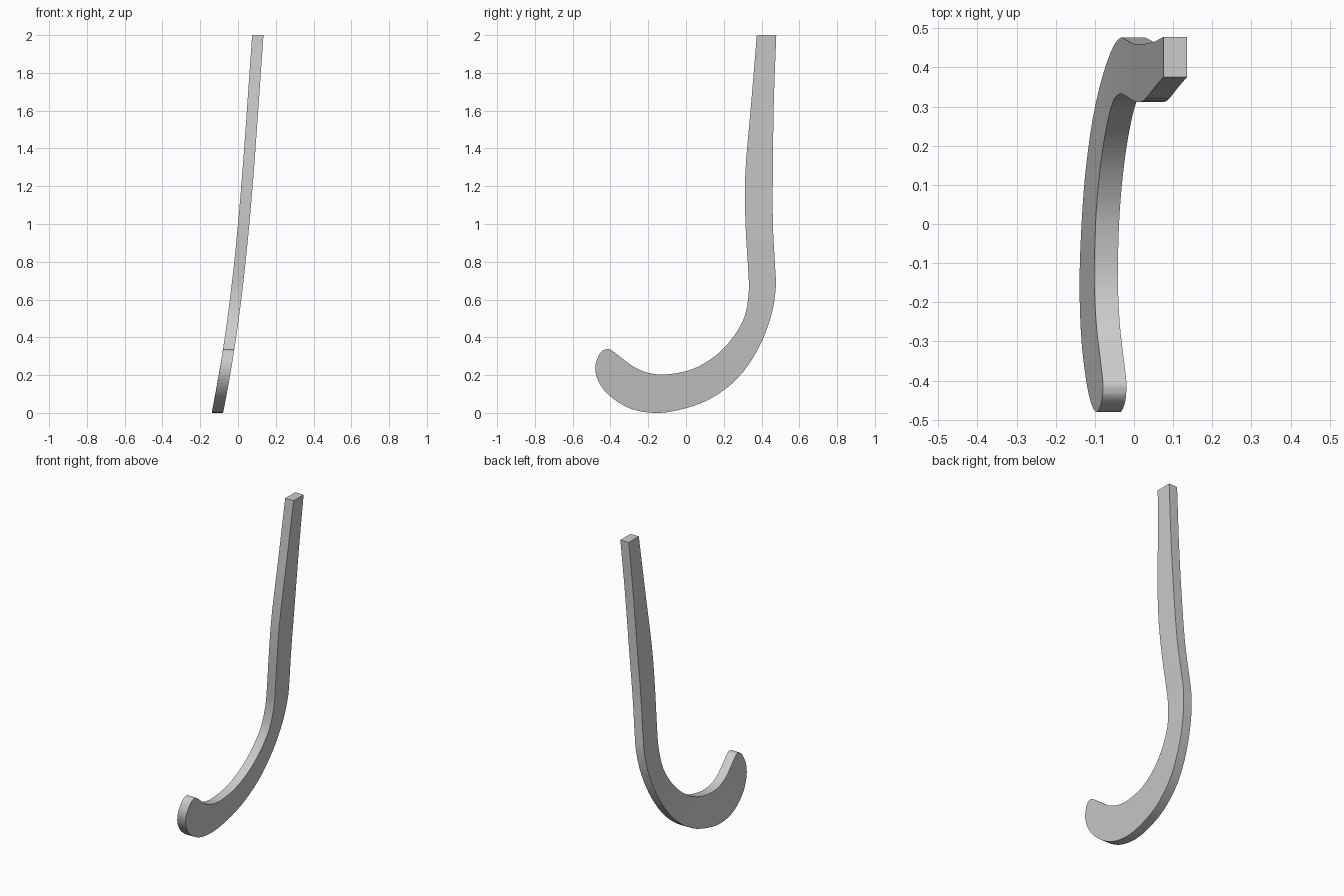
import bpy
import bmesh
import math
from mathutils import Vector

default_cube = bpy.data.objects.get("Cube")
if default_cube:
    bpy.data.objects.remove(default_cube, do_unlink=True)

HALF_THICKNESS = 0.03
STEPS = 4

# Stations from the top of the shaft to the tip of the hook:
# back/outer edge (y, z), then front/inner edge (y, z)
STATIONS = [
    (.478, 2, .375, 2),
    (.465, 1.65, .346, 1.65),
    (.46, 1.3, .314, 1.27),
    (.46, 1, .315, 1),
    (.472, .77, .329, .76),
    (.475, .66, .332, .64),
    (.45, .51, .31, .51),
    (.38, .335, .245, .395),
    (.27, .18, .15, .298),
    (.12, .07, .03, .23),
    (-.04, .015, -.1, .204),
    (-.17, 0, -.19, .21),
    (-.3, .025, -.27, .24),
    (-.41, .095, -.35, .298),
    (-.467, .175, -.385, .325),
    (-.48, .25, -.41, .338),
    (-.458, .312, -.438, .333),
]


def smooth_path(points, steps):
    """Catmull-Rom curve through the given points."""
    points = [Vector(p) for p in points]
    padded = [points[0] * 2 - points[1], *points, points[-1] * 2 - points[-2]]
    path = []
    for a, b, c, d in zip(padded, padded[1:], padded[2:], padded[3:]):
        for i in range(steps):
            t = i / steps
            path.append(b + (c - a) * (t / 2)
                        + (a * 2 - b * 5 + c * 4 - d) * (t * t / 2)
                        + (b * 3 - a - c * 3 + d) * (t ** 3 / 2))
    path.append(points[-1])
    return path


def sideways_bend(z):
    """Centre of the blade along x at a given height."""
    return -.109 + .201 * z - .077 * z ** 2 + .015 * z ** 3


def make_material(name, colour):
    material = bpy.data.materials.new(name)
    material.use_nodes = True
    material.diffuse_color = colour
    material.node_tree.nodes["Principled BSDF"].inputs["Base Color"].default_value = colour
    return material


# Curved hooked shaft: four-cornered sections bridged with quads
outer = smooth_path([s[:2] for s in STATIONS], STEPS)
inner = smooth_path([s[2:] for s in STATIONS], STEPS)

bm = bmesh.new()
sections = []
for back, front in zip(outer, inner):
    corners = [(back, -1), (back, 1), (front, 1), (front, -1)]
    sections.append([
        bm.verts.new((sideways_bend(p.y) + side * HALF_THICKNESS, p.x, max(p.y, 0)))
        for p, side in corners
    ])

for upper, lower in zip(sections, sections[1:]):
    for i in range(4):
        j = (i + 1) % 4
        bm.faces.new((upper[i], upper[j], lower[j], lower[i]))

# Flat top end and rounded tip end
bm.faces.new(sections[0])
bm.faces.new(sections[-1])
bmesh.ops.recalc_face_normals(bm, faces=bm.faces)

mesh = bpy.data.meshes.new("hooked_shaft")
bm.to_mesh(mesh)
bm.free()
mesh.materials.append(make_material("plain grey", (.6, .6, .6, 1)))

shaft = bpy.data.objects.new("hooked_shaft", mesh)
bpy.context.collection.objects.link(shaft)

# Smooth rims with crisp long edges
bpy.ops.object.select_all(action="DESELECT")
shaft.select_set(True)
bpy.context.view_layer.objects.active = shaft
bpy.ops.object.shade_smooth_by_angle(angle=math.radians(50))
